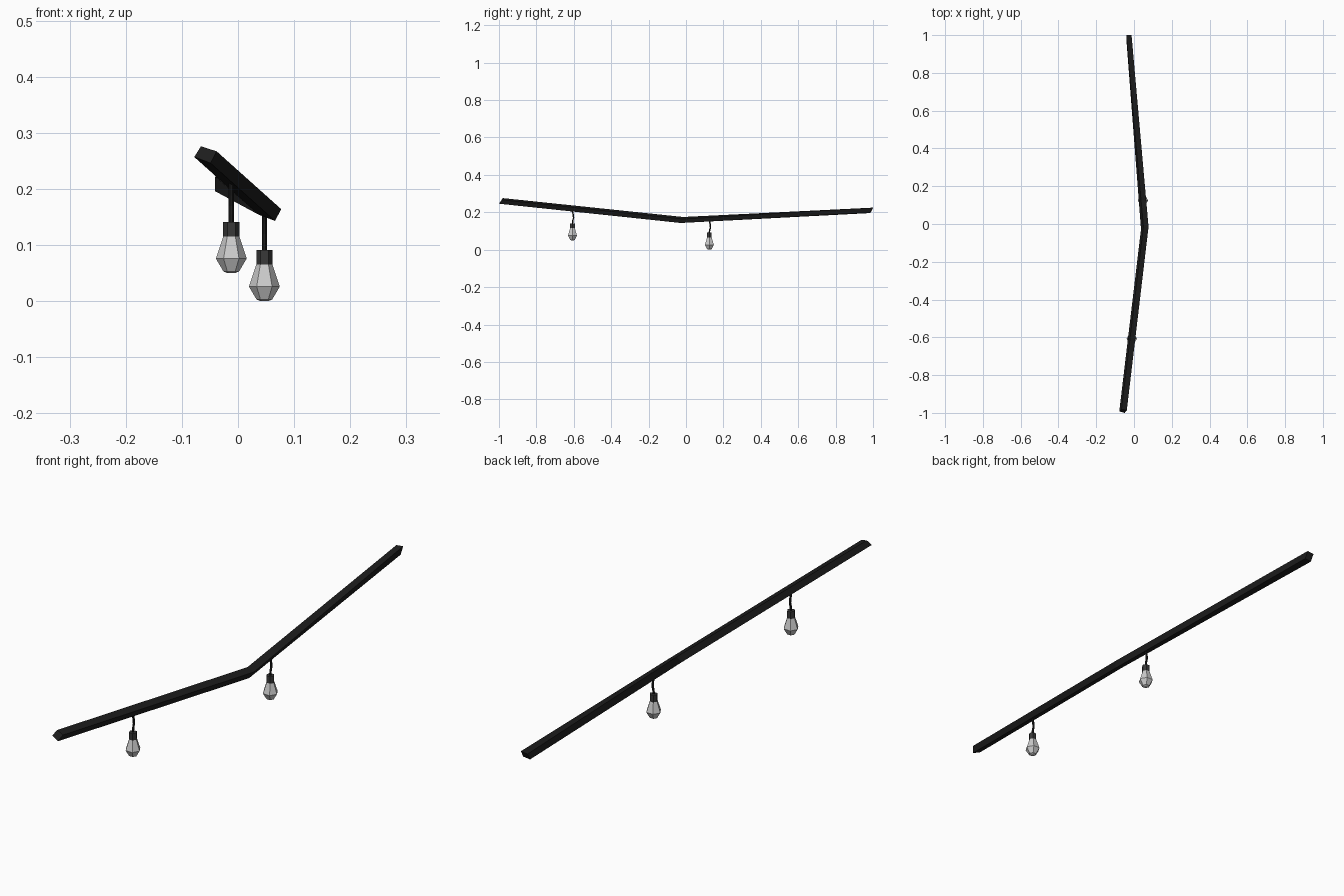
import bpy, bmesh
from math import cos, sin, pi
from mathutils import Vector

if "Cube" in bpy.data.objects:
    bpy.data.objects.remove(bpy.data.objects["Cube"])


def material(name, v):
    m = bpy.data.materials.new(name)
    m.diffuse_color = (v, v, v, 1)
    m.use_nodes = True
    m.node_tree.nodes["Principled BSDF"].inputs["Base Color"].default_value = m.diffuse_color
    return m


BLACK = material("black_cable", 0.012)
DARK = material("dark_socket", 0.04)


def loft(name, rings, mat=None):
    """Skin a list of equal-length rings and cap both ends."""
    bm = bmesh.new()
    loops = [[bm.verts.new(p) for p in r] for r in rings]
    n = len(rings[0])
    for a, b in zip(loops, loops[1:]):
        for i in range(n):
            j = (i + 1) % n
            bm.faces.new((a[i], a[j], b[j], b[i]))
    bm.faces.new(loops[0])
    bm.faces.new(loops[-1])
    bmesh.ops.recalc_face_normals(bm, faces=bm.faces)
    me = bpy.data.meshes.new(name)
    bm.to_mesh(me)
    bm.free()
    ob = bpy.data.objects.new(name, me)
    bpy.context.collection.objects.link(ob)
    if mat:
        me.materials.append(mat)
    return ob


def hex_ring(c, r):
    return [Vector(c) + Vector((r * cos(k * pi / 3), r * sin(k * pi / 3), 0)) for k in range(6)]


# sagging main cable: square section, slightly twisted, bent in the middle
near = [(-0.066, -0.98, 0.276), (-0.038, -0.986, 0.267), (-0.049, -1.0, 0.246), (-0.078, -0.992, 0.257)]
bend = [(0.050, -0.015, 0.175), (0.077, -0.015, 0.164), (0.066, -0.028, 0.143), (0.037, -0.028, 0.154)]
far = [(-0.041, 1.0, 0.222), (-0.013, 1.0, 0.225), (-0.013, 0.985, 0.199), (-0.041, 0.985, 0.196)]
loft("main_cable", [near, bend, far], BLACK)


def lamp(tag, x, y, z):
    # faceted glass, from tip to neck
    glass = [(0.0, 0.007), (0.003, 0.014), (0.026, 0.0275), (0.065, 0.0145)]
    loft("bulb_" + tag, [hex_ring((x, y, z + h), r) for h, r in glass])
    # socket
    loft("socket_" + tag, [hex_ring((x, y, z + h), 0.0143) for h in (0.064, 0.091)], DARK)
    # short kinked wire up to the cable
    wire = [(0.0, 0.088), (0.001, 0.104), (0.006, 0.120), (0.004, 0.138), (-0.003, 0.163)]
    loft("wire_" + tag, [hex_ring((x, y + dy, z + h), 0.0045) for dy, h in wire], BLACK)


lamp("front", -0.012, -0.607, 0.05)
lamp("back", 0.047, 0.125, 0.0)
